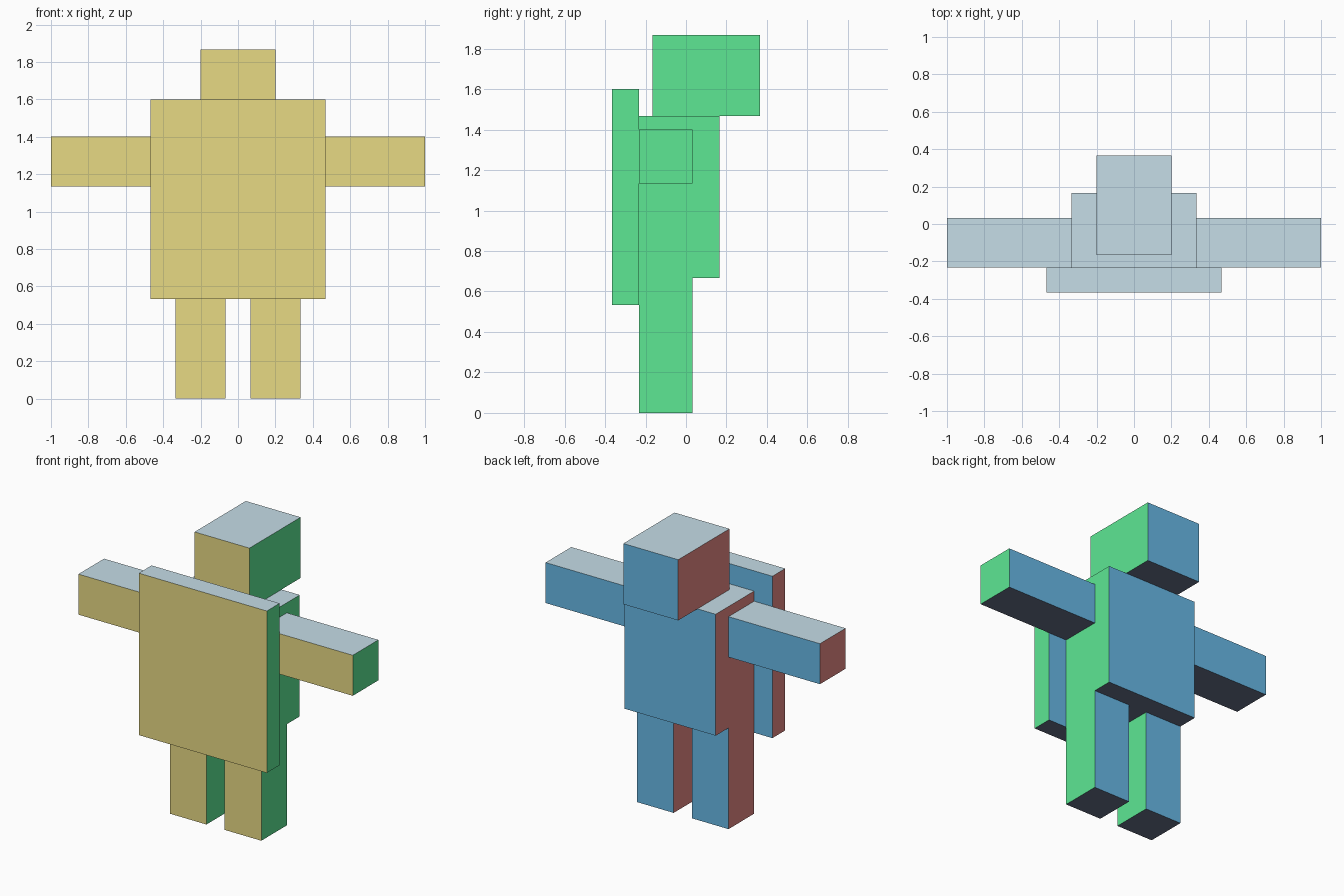
import bpy
import bmesh
from mathutils import Vector

cube = bpy.data.objects.get("Cube")
if cube:
    bpy.data.objects.remove(cube, do_unlink=True)

UNIT = 1 / 15  # one modelling grid step


def linear(c):
    c /= 255
    return c / 12.92 if c <= 0.04045 else ((c + 0.055) / 1.055) ** 2.4


def make_material(name, rgb):
    color = [linear(c) for c in rgb] + [1.0]
    mat = bpy.data.materials.new(name)
    mat.use_nodes = True
    mat.diffuse_color = color
    mat.node_tree.nodes["Principled BSDF"].inputs["Base Color"].default_value = color
    return mat


# One colour for each direction a face can point
SIDES = [
    (Vector((0, -1, 0)), make_material("pale yellow", (247, 233, 141))),
    (Vector((0, 1, 0)), make_material("sky blue", (114, 202, 251))),
    (Vector((1, 0, 0)), make_material("mint green", (101, 250, 160))),
    (Vector((-1, 0, 0)), make_material("coral red", (249, 149, 145))),
    (Vector((0, 0, 1)), make_material("ice white", (212, 237, 248))),
    (Vector((0, 0, -1)), make_material("slate grey", (102, 112, 136))),
]


def box(name, low, high):
    """Box between two grid corners, coloured by face direction."""
    low, high = Vector(low) * UNIT, Vector(high) * UNIT
    center, size = (low + high) / 2, high - low
    bm = bmesh.new()
    bmesh.ops.create_cube(bm, size=1)
    bmesh.ops.scale(bm, vec=size, verts=bm.verts)
    bm.normal_update()
    for face in bm.faces:
        dots = [face.normal.dot(direction) for direction, _ in SIDES]
        face.material_index = dots.index(max(dots))
    mesh = bpy.data.meshes.new(name)
    for _, mat in SIDES:
        mesh.materials.append(mat)
    bm.to_mesh(mesh)
    bm.free()
    obj = bpy.data.objects.new(name, mesh)
    obj.location = center
    bpy.context.collection.objects.link(obj)
    return obj


def box_pair(name, low, high):
    """Left box plus its mirror on the right; colours keep their direction."""
    box("left_" + name, low, high)
    box("right_" + name, (-high[0], low[1], low[2]), (-low[0], high[1], high[2]))


# Body, head and the wide plate on the front
box("torso", (-5, -3.5, 10), (5, 2.5, 22))
box("head", (-3, -2.5, 22), (3, 5.5, 28))
box("front_plate", (-7, -5.5, 8), (7, -3.5, 24))

# Limbs
box_pair("arm", (5, -3.5, 17), (15, 0.5, 21))
box_pair("leg", (1, -3.5, 0), (5, 0.5, 10))
